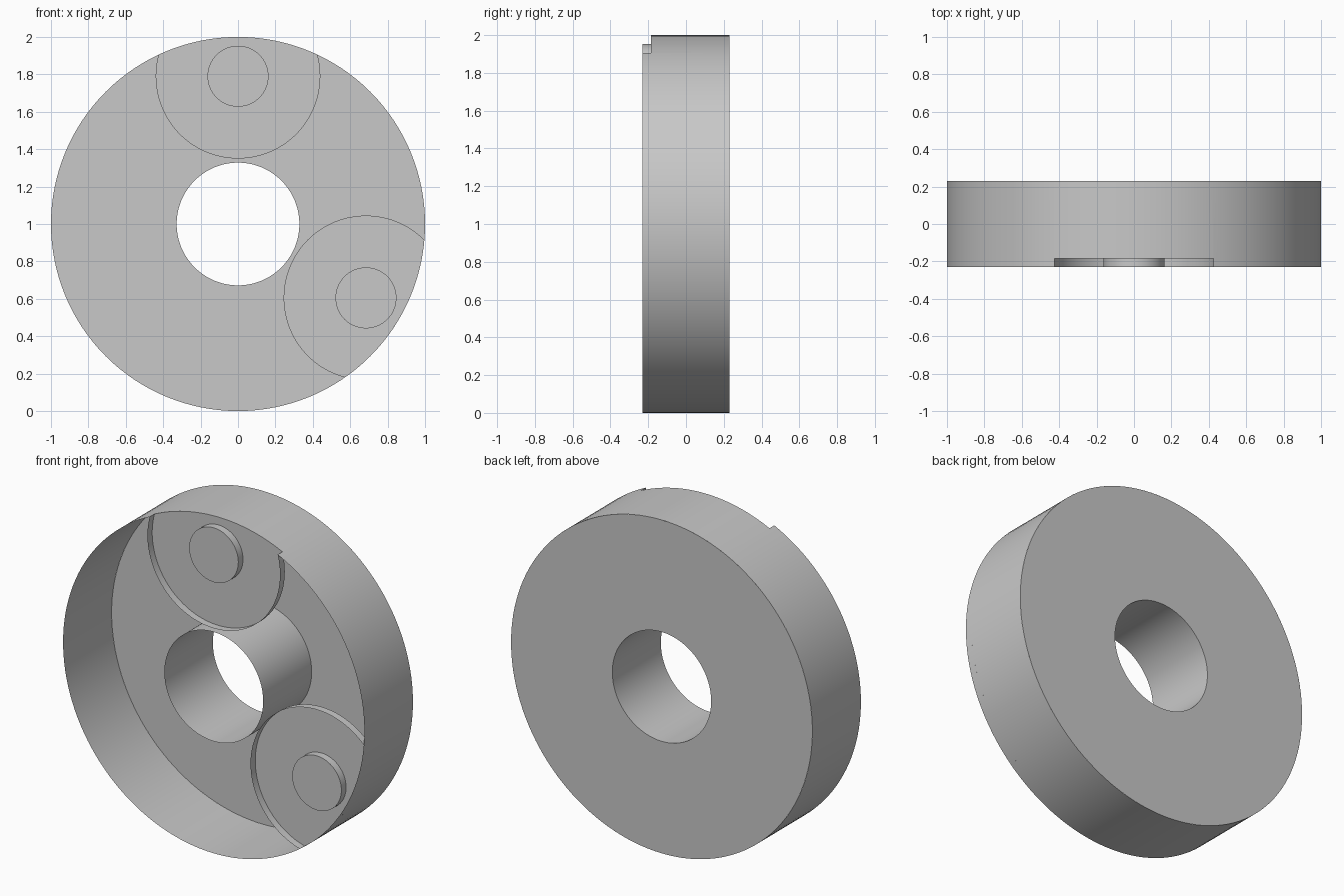
import bpy
import bmesh
from math import sin, cos, acos, atan2, pi, radians

cube = bpy.data.objects.get("Cube")
if cube:
    bpy.data.objects.remove(cube, do_unlink=True)

OUTER, HOLE = 1.0, 0.328
FRONT, FLOOR, BACK = -0.23, -0.185, 0.23
POCKET_DIST, POCKET_R, BOSS_R = 0.79, 0.44, 0.163

grey = bpy.data.materials.new("plain grey")
grey.use_nodes = True
colour = (0.58, 0.58, 0.58, 1)
grey.diffuse_color = colour
grey.node_tree.nodes["Principled BSDF"].inputs["Base Color"].default_value = colour


def arc(radius, start=0.0, end=2 * pi, steps=128, centre=(0.0, 1.0)):
    """Points (x, z) along an arc, counter-clockwise from the front."""
    return [(centre[0] + radius * cos(start + (end - start) * i / steps),
             centre[1] + radius * sin(start + (end - start) * i / steps))
            for i in range(steps + 1)]


def strip(bm, path_a, y_a, path_b, y_b):
    """Quads joining two matching open paths."""
    a = [bm.verts.new((x, y_a, z)) for x, z in path_a]
    b = [bm.verts.new((x, y_b, z)) for x, z in path_b]
    for i in range(len(a) - 1):
        bm.faces.new((a[i], b[i], b[i + 1], a[i + 1]))


def cap(bm, path, y):
    bm.faces.new([bm.verts.new((x, y, z)) for x, z in path])


def finish(bm, name):
    bmesh.ops.remove_doubles(bm, verts=bm.verts, dist=1e-5)
    mesh = bpy.data.meshes.new(name)
    bm.to_mesh(mesh)
    bm.free()
    mesh.materials.append(grey)
    obj = bpy.data.objects.new(name, mesh)
    bpy.context.collection.objects.link(obj)
    bpy.ops.object.select_all(action='DESELECT')
    obj.select_set(True)
    bpy.context.view_layer.objects.active = obj
    bpy.ops.object.shade_smooth_by_angle(angle=radians(30))


# Half angle of a pocket's opening in the rim, seen from the ring and pocket centres
half = acos((OUTER ** 2 + POCKET_DIST ** 2 - POCKET_R ** 2) / (2 * OUTER * POCKET_DIST))
turn = atan2(OUTER * sin(half), OUTER * cos(half) - POCKET_DIST)

# Open shell: rim notched at the top, back plate and centre tube
bm = bmesh.new()
notch = arc(OUTER, pi / 2 - half, pi / 2 + half, 24)
rest = arc(OUTER, pi / 2 + half, 5 * pi / 2 - half, 120)
strip(bm, notch, FLOOR, notch, BACK)
strip(bm, rest, FRONT, rest, BACK)
finish(bm, "outer_rim")

bm = bmesh.new()
strip(bm, arc(OUTER), BACK, arc(HOLE), BACK)
finish(bm, "back_plate")

bm = bmesh.new()
hole = arc(HOLE)[::-1]
strip(bm, hole, FRONT, hole, BACK)
finish(bm, "centre_tube")

# Pockets with a round boss in each
for name, angle in (("top", pi / 2), ("lower_left", -pi / 6)):
    centre = (POCKET_DIST * cos(angle), 1 + POCKET_DIST * sin(angle))
    inner = arc(POCKET_R, angle + turn, angle + 2 * pi - turn, 72, centre)
    edge = arc(OUTER, angle - half, angle + half, 24)

    bm = bmesh.new()
    cap(bm, inner + edge[1:-1], FLOOR)
    finish(bm, name + "_pocket_floor")

    bm = bmesh.new()
    strip(bm, inner[::-1], FRONT, inner[::-1], FLOOR)
    finish(bm, name + "_pocket_wall")

    bm = bmesh.new()
    ring = arc(BOSS_R, steps=64, centre=centre)
    strip(bm, ring, FRONT, ring, FLOOR)
    cap(bm, ring[:-1], FRONT)
    finish(bm, name + "_boss")
